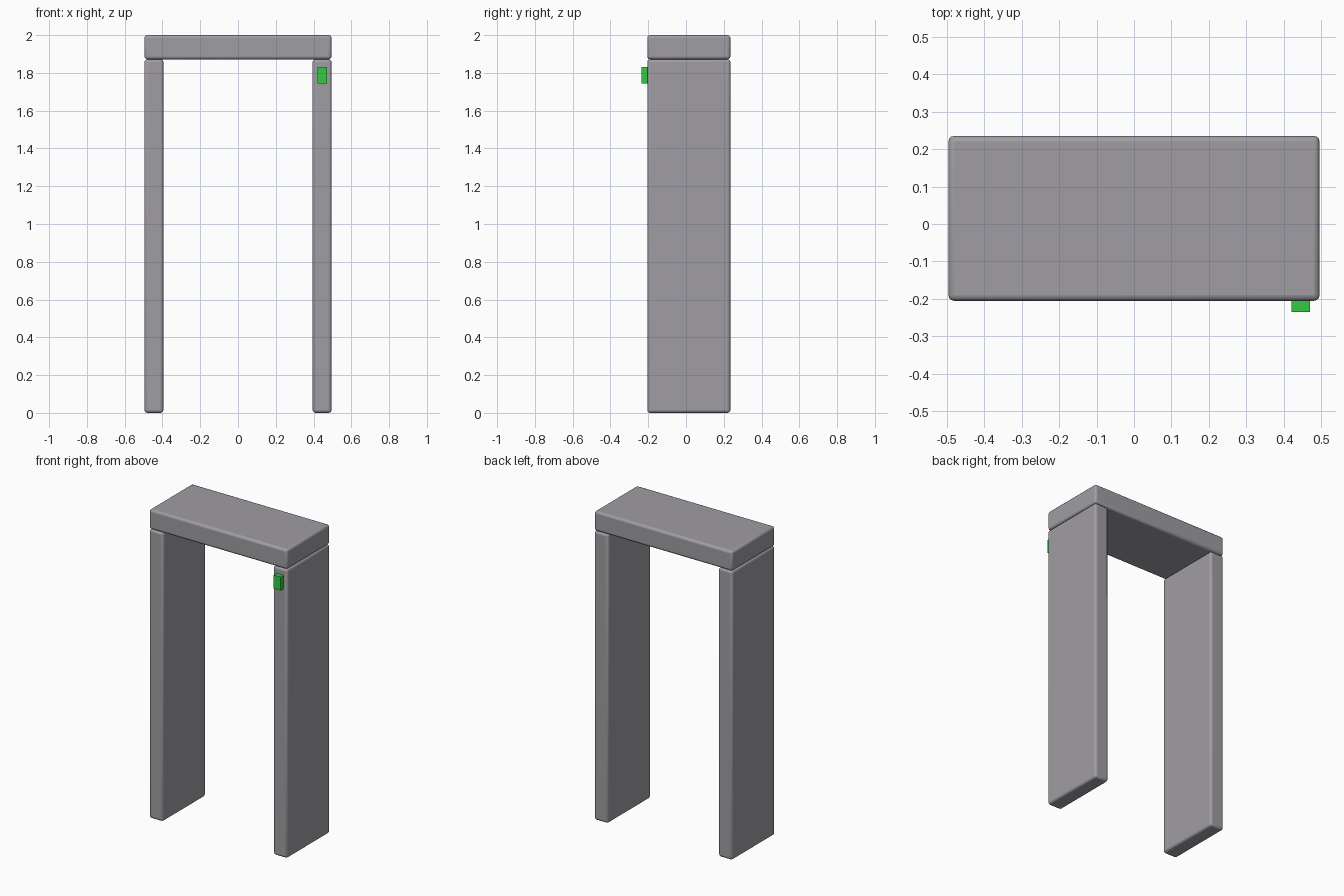
import bpy

if "Cube" in bpy.data.objects:
    bpy.data.objects.remove(bpy.data.objects["Cube"])


def material(name, rgb):
    mat = bpy.data.materials.new(name)
    mat.diffuse_color = (*rgb, 1.0)
    mat.use_nodes = True
    mat.node_tree.nodes["Principled BSDF"].inputs["Base Color"].default_value = mat.diffuse_color
    return mat


def box(name, lo, hi, mat, bevel=0.0):
    """Axis-aligned box from corner to corner, optionally with rounded edges."""
    centre = [(a + b) / 2 for a, b in zip(lo, hi)]
    bpy.ops.mesh.primitive_cube_add(size=1, location=centre)
    obj = bpy.context.object
    obj.name = name
    obj.scale = [b - a for a, b in zip(lo, hi)]
    bpy.ops.object.transform_apply(location=False, rotation=False, scale=True)
    obj.data.materials.append(mat)
    if bevel:
        mod = obj.modifiers.new("rounded_edges", 'BEVEL')
        mod.width = bevel
        mod.segments = 3
        bpy.ops.object.shade_smooth_by_angle()
    return obj


grey = material("panel_grey", (0.35, 0.34, 0.365))
green = material("indicator_green", (0.032, 0.6, 0.06))

HALF_WIDTH, HALF_DEPTH = 0.495, 0.22
POST_WIDTH, POST_TOP = 0.10, 1.872
Y_MID = 0.015          # gate sits back slightly to make room for the indicator
Y_FRONT, Y_BACK = Y_MID - HALF_DEPTH, Y_MID + HALF_DEPTH
BEVEL = 0.015

# Side posts
for side, label in ((-1, "left_post"), (1, "right_post")):
    x0, x1 = sorted((side * HALF_WIDTH, side * (HALF_WIDTH - POST_WIDTH)))
    box(label, (x0, Y_FRONT, 0), (x1, Y_BACK, POST_TOP), grey, BEVEL)

# Top beam
box("top_beam", (-HALF_WIDTH, Y_FRONT, POST_TOP), (HALF_WIDTH, Y_BACK, 2.0), grey, BEVEL)

# Indicator light on the front of the right post
box("indicator_light", (0.42, -0.235, 1.743), (0.47, Y_FRONT + 0.005, 1.83), green)
